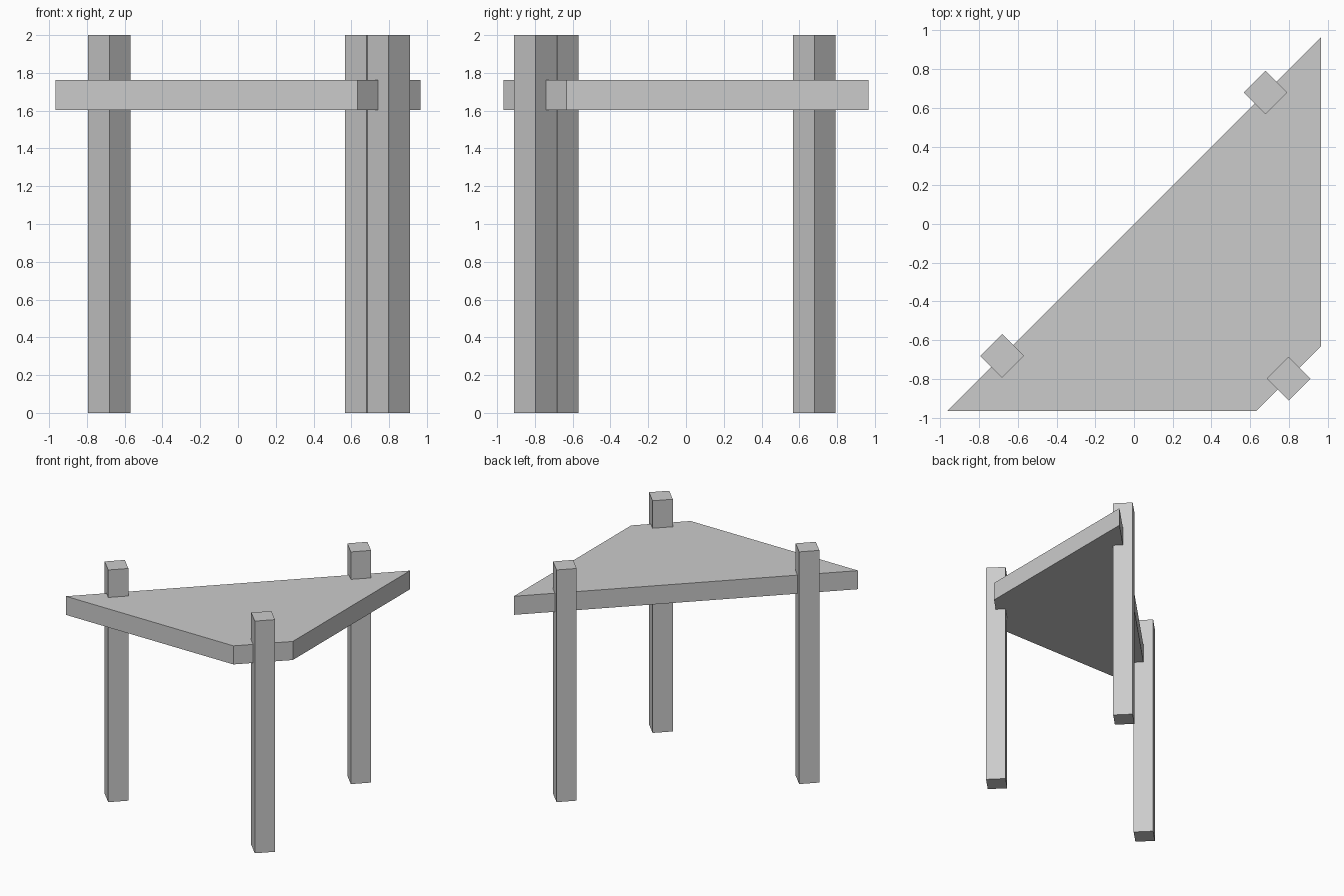
import bpy, bmesh
from math import sqrt

if "Cube" in bpy.data.objects:
    bpy.data.objects.remove(bpy.data.objects["Cube"])


def prism(name, outline, z0, z1):
    """Extrude a flat outline from z0 up to z1."""
    bm = bmesh.new()
    face = bm.faces.new([bm.verts.new((x, y, z0)) for x, y in outline])
    ext = bmesh.ops.extrude_face_region(bm, geom=[face])
    top = [v for v in ext["geom"] if isinstance(v, bmesh.types.BMVert)]
    bmesh.ops.translate(bm, verts=top, vec=(0, 0, z1 - z0))
    # restore the bottom cap if the extrusion consumed it
    if len(bm.faces) < len(outline) + 2:
        bm.faces.new([v for v in bm.verts if v not in top])
    bmesh.ops.recalc_face_normals(bm, faces=bm.faces)
    mesh = bpy.data.meshes.new(name)
    bm.to_mesh(mesh)
    bm.free()
    obj = bpy.data.objects.new(name, mesh)
    bpy.context.collection.objects.link(obj)
    return obj


# Triangular corner top with its right-angle corner cut off
E, C = 0.965, 0.632
prism("table_top", [(-E, -E), (C, -E), (E, -C), (E, E)], 1.603, 1.763)

# Square legs turned 45 degrees, running through the edges of the top
R = 0.16 / sqrt(2)
for name, cx, cy in (("left_leg", -0.681, -0.681),
                     ("back_leg", 0.679, 0.679),
                     ("front_leg", 0.798, -0.798)):
    prism(name, [(cx + R, cy), (cx, cy + R), (cx - R, cy), (cx, cy - R)], 0, 2)
